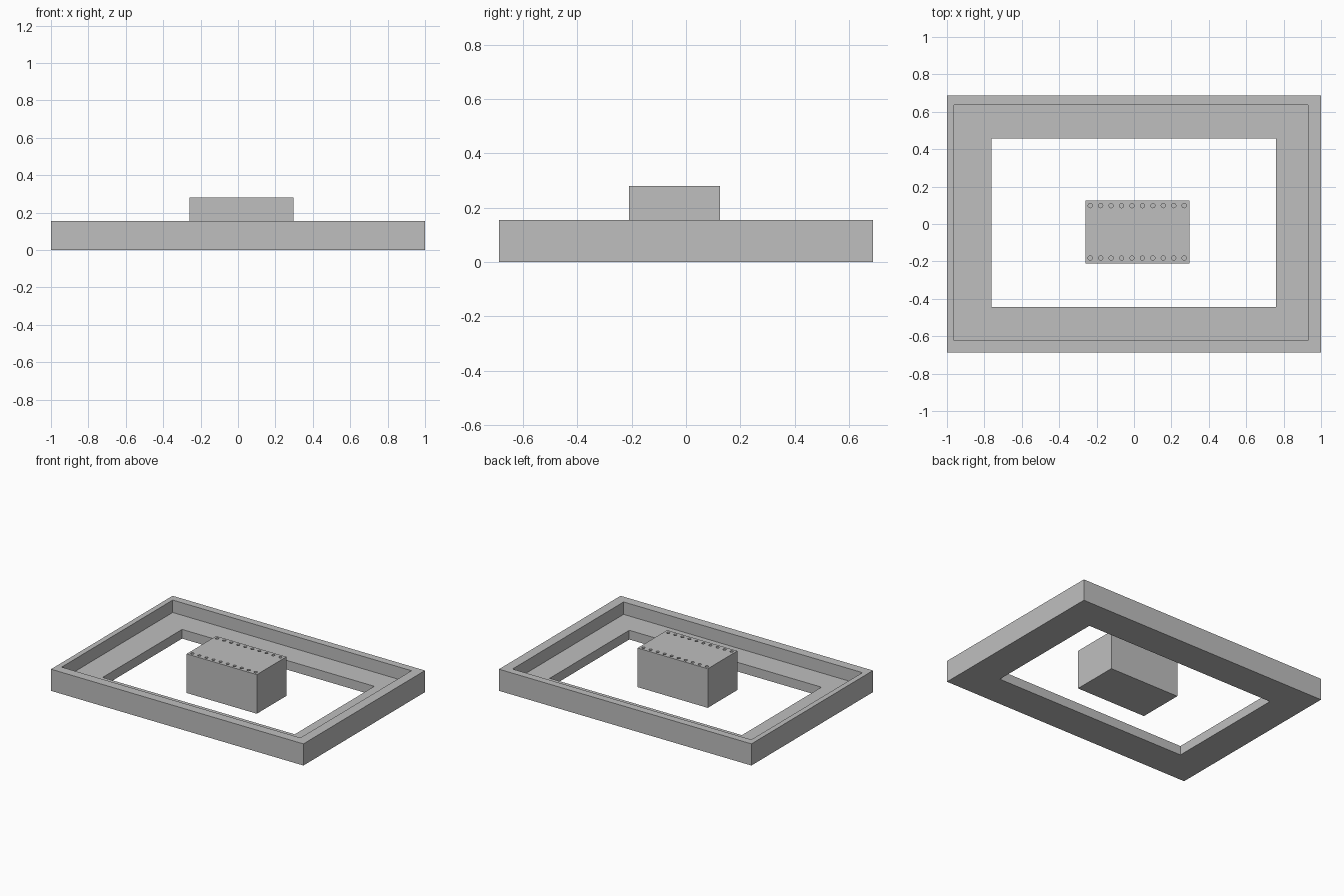
import bpy
import bmesh
from mathutils import Matrix

# Remove the default object
cube = bpy.data.objects.get("Cube")
if cube:
    bpy.data.objects.remove(cube, do_unlink=True)

# Single flat material
grey = bpy.data.materials.new("plain grey")
grey.use_nodes = True
colour = (0.52, 0.52, 0.52, 1)
grey.diffuse_color = colour
grey.node_tree.nodes["Principled BSDF"].inputs["Base Color"].default_value = colour


def make_object(name, bm):
    bmesh.ops.recalc_face_normals(bm, faces=bm.faces)
    mesh = bpy.data.meshes.new(name)
    bm.to_mesh(mesh)
    bm.free()
    mesh.materials.append(grey)
    obj = bpy.data.objects.new(name, mesh)
    bpy.context.collection.objects.link(obj)
    return obj


def box(name, x0, x1, y0, y1, z0, z1):
    bm = bmesh.new()
    bmesh.ops.create_cube(bm, size=1)
    bmesh.ops.scale(bm, vec=(x1 - x0, y1 - y0, z1 - z0), verts=bm.verts)
    centre = ((x0 + x1) / 2, (y0 + y1) / 2, (z0 + z1) / 2)
    bmesh.ops.translate(bm, vec=centre, verts=bm.verts)
    return make_object(name, bm)


# Stepped frame: rectangular loops joined all the way round its section
HEIGHT, LEDGE = 0.155, 0.066
outer = (-1, 1, -0.688, 0.688)
recess = (-0.962, 0.93, -0.622, 0.635)
opening = (-0.763, 0.76, -0.443, 0.457)
section = [(outer, 0), (outer, HEIGHT), (recess, HEIGHT),
           (recess, LEDGE), (opening, LEDGE), (opening, 0)]

bm = bmesh.new()
loops = []
for (x0, x1, y0, y1), z in section:
    corners = ((x0, y0), (x1, y0), (x1, y1), (x0, y1))
    loops.append([bm.verts.new((x, y, z)) for x, y in corners])
for i, a in enumerate(loops):
    b = loops[(i + 1) % len(loops)]
    for j in range(4):
        k = (j + 1) % 4
        bm.faces.new((a[j], a[k], b[k], b[j]))
make_object("stepped_frame", bm)

# Central block
TOP = 0.28
block = box("socket_block", -0.26, 0.296, -0.21, 0.125, 0, TOP)

# Two rows of blind pin holes, cut with one helper mesh
DEPTH = 0.13
bm = bmesh.new()
for y in (-0.182, 0.098):
    for i in range(10):
        bmesh.ops.create_cone(
            bm, cap_ends=True, segments=16, radius1=0.0115, radius2=0.0115,
            depth=2 * DEPTH,
            matrix=Matrix.Translation((-0.234 + i * 0.0558, y, TOP)))
cutter = make_object("pin_hole_cutter", bm)
cutter.hide_render = True

cut = block.modifiers.new("pin holes", "BOOLEAN")
cut.operation = "DIFFERENCE"
cut.solver = "EXACT"
cut.object = cutter

# Apply the cut and discard the helper
bpy.context.view_layer.objects.active = block
block.select_set(True)
bpy.ops.object.modifier_apply(modifier=cut.name)
bpy.data.objects.remove(cutter, do_unlink=True)
